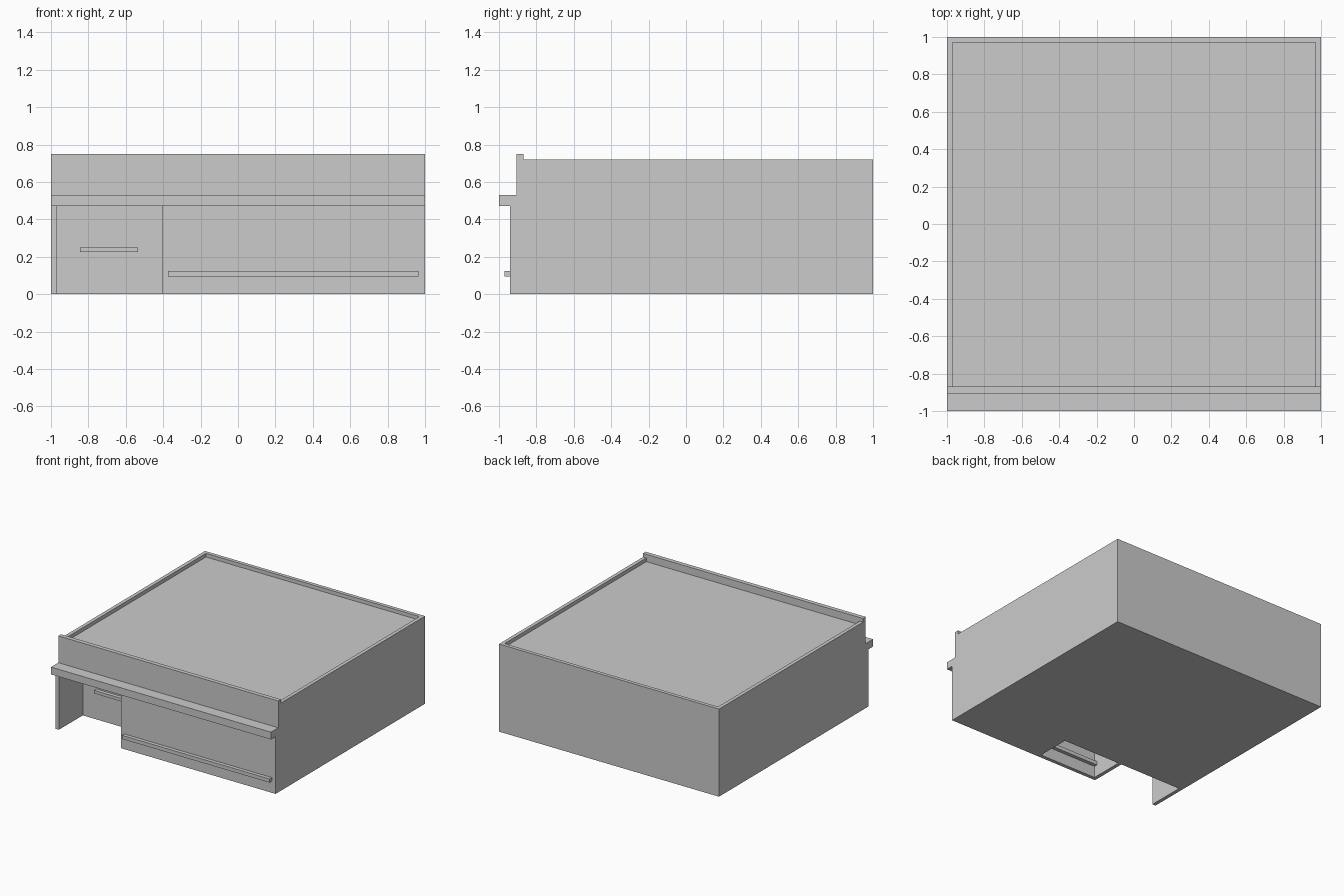
import bpy, bmesh

if "Cube" in bpy.data.objects:
    bpy.data.objects.remove(bpy.data.objects["Cube"])


def box(name, x0, x1, y0, y1, z0, z1):
    bm = bmesh.new()
    bmesh.ops.create_cube(bm, size=1)
    for v in bm.verts:
        v.co = (x1 if v.co.x > 0 else x0,
                y1 if v.co.y > 0 else y0,
                z1 if v.co.z > 0 else z0)
    return link(name, bm)


def link(name, bm):
    bmesh.ops.recalc_face_normals(bm, faces=bm.faces)
    me = bpy.data.meshes.new(name)
    bm.to_mesh(me)
    bm.free()
    ob = bpy.data.objects.new(name, me)
    bpy.context.collection.objects.link(ob)
    return ob


def cut(target, *dims):
    cutter = box("cutter", *dims)
    cutter.hide_render = True
    mod = target.modifiers.new("cut", 'BOOLEAN')
    mod.operation = 'DIFFERENCE'
    mod.solver = 'EXACT'
    mod.object = cutter
    bpy.context.view_layer.objects.active = target
    bpy.ops.object.modifier_apply(modifier=mod.name)
    bpy.data.objects.remove(cutter, do_unlink=True)


# cabinet body: side profile with front ledge and raised front lip, extruded across x
profile = [(-.94, 0), (1, 0), (1, .72), (-.87, .72), (-.87, .75), (-.905, .75),
           (-.905, .53), (-1, .53), (-1, .47), (-.94, .47)]
bm = bmesh.new()
face = bm.faces.new([bm.verts.new((-1, y, z)) for y, z in profile])
ext = bmesh.ops.extrude_face_region(bm, geom=[face])
bmesh.ops.translate(bm, vec=(2, 0, 0),
                    verts=[v for v in ext["geom"] if isinstance(v, bmesh.types.BMVert)])
body = link("cabinet_body", bm)

# shallow tray on top, open niche at the left, hollow behind the front panel
cut(body, -.97, .97, -.87, .97, .69, .9)
cut(body, -.97, -.405, -1.2, -.63, -.1, .47)
cut(body, -.375, .15, -.91, -.63, -.1, .47)

# long handle through the front panel, short handle on the niche back
box("front_handle", -.375, .965, -.97, -.88, .095, .125)
box("niche_handle", -.845, -.535, -.66, -.60, .225, .25)
